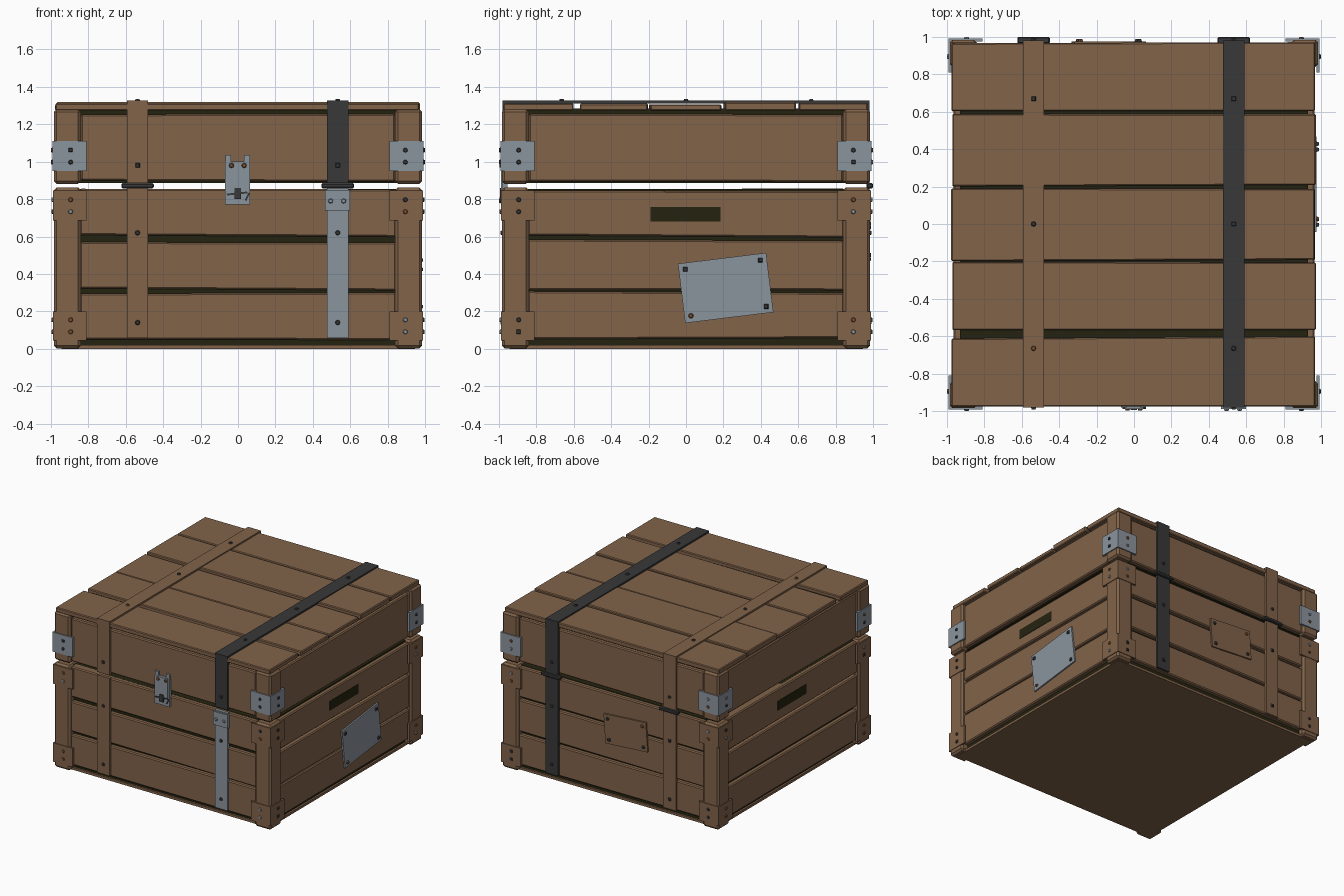
import bpy, bmesh, math, random
from mathutils import Matrix, Vector

if "Cube" in bpy.data.objects:
    bpy.data.objects.remove(bpy.data.objects["Cube"])

random.seed(4)


def material(name, rgb):
    m = bpy.data.materials.new(name)
    m.diffuse_color = (*rgb, 1)
    m.use_nodes = True
    m.node_tree.nodes["Principled BSDF"].inputs["Base Color"].default_value = m.diffuse_color
    return m


WOOD = material("brown_wood", (0.22, 0.125, 0.067))
STEEL = material("pale_steel", (0.26, 0.30, 0.34))
IRON = material("dark_iron", (0.04, 0.04, 0.042))
DARK = material("dark_interior", (0.018, 0.017, 0.005))
RUST = material("rusty_brown", (0.20, 0.085, 0.035))


def finish(bm, name, mat, side=0, bevel=0):
    # side: 0 front, 1 right, 2 back, 3 left
    bmesh.ops.transform(bm, matrix=Matrix.Rotation(side * math.pi / 2, 4, 'Z'), verts=bm.verts)
    me = bpy.data.meshes.new(name)
    bm.to_mesh(me)
    bm.free()
    me.materials.append(mat)
    ob = bpy.data.objects.new(name, me)
    bpy.context.collection.objects.link(ob)
    if bevel:
        mod = ob.modifiers.new("bevel", 'BEVEL')
        mod.width = bevel
        mod.segments = 1
    return ob


def box(name, x, y, z, mat, side=0, bevel=0, tilt=0, wobble=0, axis=2):
    bm = bmesh.new()
    bmesh.ops.create_cube(bm, size=1)
    c = Vector((sum(x) / 2, sum(y) / 2, sum(z) / 2))
    s = (x[1] - x[0], y[1] - y[0], z[1] - z[0])
    bmesh.ops.scale(bm, vec=s, verts=bm.verts)
    # hand-cut edges: shift the corners a little across the board
    if wobble:
        shift = {}
        for v in bm.verts:
            key = (v.co.x > 0, v.co[axis] > 0)
            shift.setdefault(key, random.uniform(-wobble, wobble))
            v.co[axis] += shift[key]
    rot = Matrix.Rotation(-math.radians(tilt), 4, 'Y')
    bmesh.ops.transform(bm, matrix=Matrix.Translation(c) @ rot, verts=bm.verts)
    return finish(bm, name, mat, side, bevel)


STYLES = [(IRON, 4), (STEEL, 8), (IRON, 8), (RUST, 8)]


def rivet(u, z, depth=0.98, side=0, style=None, top=False):
    mat, n = STYLES[random.randrange(4) if style is None else style]
    bm = bmesh.new()
    r = 0.02 if n == 4 else 0.016
    bmesh.ops.create_cone(bm, cap_ends=True, segments=n, radius1=r, radius2=r * 0.6, depth=0.016)
    if n == 4:
        bmesh.ops.rotate(bm, matrix=Matrix.Rotation(math.pi / 4, 3, 'Z'), verts=bm.verts)
    if top:
        bmesh.ops.translate(bm, vec=(u, z, depth), verts=bm.verts)
    else:
        bmesh.ops.rotate(bm, matrix=Matrix.Rotation(math.pi / 2, 3, 'X'), verts=bm.verts)
        bmesh.ops.translate(bm, vec=(u, -depth, z), verts=bm.verts)
    finish(bm, "rivet", mat, side)


# dark cores of base and lid, and the floor
box("base_core", (-0.93, 0.93), (-0.93, 0.93), (0.015, 0.855), DARK)
box("lid_core", (-0.93, 0.93), (-0.93, 0.93), (0.885, 1.285), DARK)
box("floor", (-0.945, 0.945), (-0.945, 0.945), (0, 0.02), WOOD)

for k in range(4):
    # corner posts
    box("base_post", (-0.985, -0.84), (-0.985, -0.84), (0.002, 0.862), WOOD, k, 0.015)
    box("lid_post", (-0.985, -0.84), (-0.985, -0.84), (0.882, 1.28), WOOD, k, 0.015)
    # wall planks
    for z in ((0.055, 0.302), (0.318, 0.575), (0.602, 0.85)):
        box("base_plank", (-0.845, 0.845), (-0.965, -0.9), z, WOOD, k, 0.008, wobble=0.009)
    box("lid_plank", (-0.84, 0.84), (-0.965, -0.9), (0.893, 1.26), WOOD, k, 0.008, wobble=0.008)
    # corner brackets, two leaves each, with rivets
    for z0, z1, mat, d in ((0.95, 1.11, STEEL, 0.993), (0.685, 0.845, WOOD, 0.99), (0.045, 0.2, WOOD, 0.99)):
        for s in (-1, 1):
            xs = sorted((s * 0.81, s * d))
            box("corner_bracket", xs, (-d, -0.975), (z0, z1), mat, k)
            mid = (z0 + z1) / 2
            for dz in (-0.032, 0.032):
                rivet(s * 0.895, mid + dz, d, k)

# lid boards
for y0, y1, top in ((-0.97, -0.605, 1.312), (-0.572, -0.205, 1.31), (-0.192, 0.19, 1.306),
                    (0.208, 0.583, 1.318), (0.603, 0.972, 1.314)):
    o = random.uniform(-0.006, 0.006)
    box("lid_board", (-0.972 + o, 0.972 + o), (y0, y1), (1.274, top), WOOD, 0, 0.006, wobble=0.007, axis=1)

# straps over front, top and back
for x, mat, low in ((-0.537, WOOD, WOOD), (0.533, IRON, STEEL)):
    w = 0.057
    box("strap_top", (x - w, x + w), (-0.981, 0.981), (1.312, 1.326), mat)
    for y in (-0.665, 0, 0.67):
        rivet(x, y, 1.328, top=True, style=random.choice((0, 2, 3)))
    for k, s, m in ((0, 1, low), (2, -1, mat)):
        u = x * s
        box("lid_strap", (u - w, u + w), (-0.981, -0.955), (0.885, 1.326), mat, k)
        box("base_strap", (u - w, u + w), (-0.981, -0.955), (0.058, 0.86), m, k)
        for z in (0.98, 0.62, 0.14):
            rivet(u, z, 0.983, k, random.choice((0, 2)))
    # back hinge
    box("hinge", (-x - 0.087, -x + 0.087), (-1.0, -0.965), (0.858, 0.885), IRON, 2, 0.006)

# clip at the top of the steel strap
box("strap_clip", (0.465, 0.6), (-0.99, -0.965), (0.74, 0.85), STEEL)
for u in (0.495, 0.565):
    rivet(u, 0.79, 0.991, 0, 1)

# front latch with two prongs and a lock
box("latch_plate", (-0.07, 0.065), (-0.982, -0.955), (0.77, 1.0), STEEL)
for u in (-0.067, 0.033):
    box("latch_prong", (u, u + 0.03), (-0.982, -0.955), (0.99, 1.035), STEEL)
box("latch_tongue", (-0.05, 0.05), (-0.988, -0.97), (0.84, 1.0), STEEL)
box("latch_lock", (-0.02, 0.016), (-0.994, -0.97), (0.8, 0.86), IRON)
box("latch_bar", (-0.06, 0.05), (-0.99, -0.98), (0.825, 0.835), IRON, tilt=6)
box("latch_hook", (0.045, 0.055), (-0.99, -0.98), (0.79, 0.835), IRON, tilt=-25)
for u in (-0.035, 0.033):
    rivet(u, 0.98, 0.99, 0, 3)

# handle slots on both sides
for k in (1, 3):
    box("handle_slot", (-0.19, 0.185), (-0.968, -0.95), (0.68, 0.757), DARK, k)


# riveted repair plates
def patch(name, u, z, w, h, tilt, mat, side, styles):
    box(name, (u - w / 2, u + w / 2), (-0.977, -0.96), (z - h / 2, z + h / 2), mat, side, tilt=tilt)
    a = math.radians(tilt)
    corners = ((-1, -1), (1, -1), (1, 1), (-1, 1))
    for (i, j), st in zip(corners, styles):
        p, q = i * (w / 2 - 0.035), j * (h / 2 - 0.035)
        rivet(u + p * math.cos(a) - q * math.sin(a), z + p * math.sin(a) + q * math.cos(a), 0.98, side, st)


patch("steel_patch", 0.212, 0.325, 0.475, 0.32, 7, STEEL, 1, (3, 0, 0, 0))
patch("wood_patch", 0.135, 0.575, 0.385, 0.24, 4, WOOD, 2, (0, 2, 3, 2))
